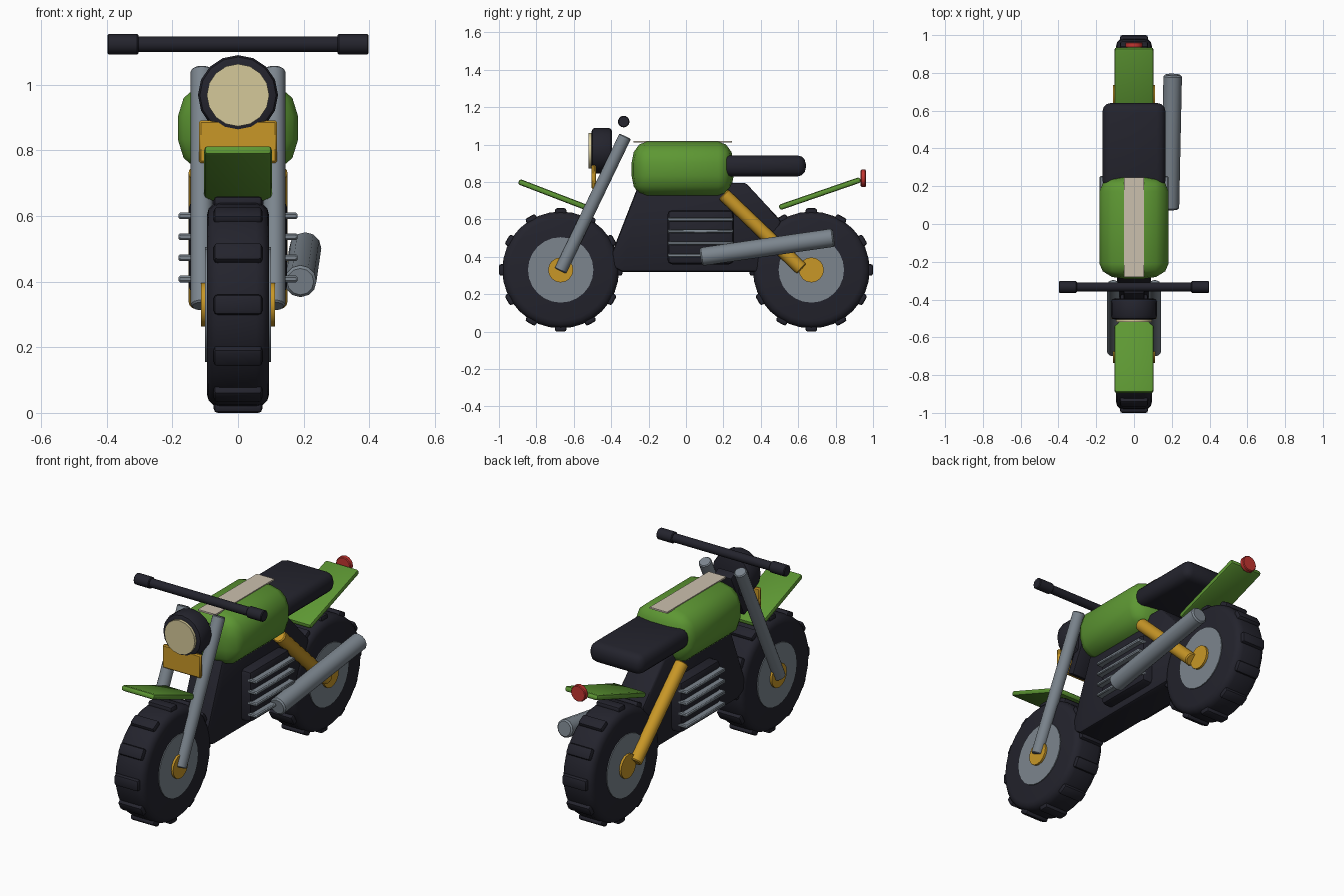
import bpy, bmesh, math
from mathutils import Matrix, Vector

if "Cube" in bpy.data.objects:
    bpy.data.objects.remove(bpy.data.objects["Cube"])


def mat(name, rgb):
    m = bpy.data.materials.new(name)
    m.diffuse_color = (*rgb, 1)
    m.use_nodes = True
    m.node_tree.nodes["Principled BSDF"].inputs["Base Color"].default_value = m.diffuse_color
    return m


DARK = mat("charcoal", (0.017, 0.017, 0.026))
GREEN = mat("green", (0.11, 0.31, 0.033))
GREY = mat("steel_grey", (0.20, 0.235, 0.27))
GOLD = mat("gold", (0.58, 0.31, 0.02))
LENS = mat("lens_cream", (0.66, 0.58, 0.32))
CREAM = mat("stripe_cream", (0.60, 0.53, 0.42))
RED = mat("red", (0.55, 0.035, 0.03))


def finish(name, bm, m, bevel=0.0, segs=2, matrix=None):
    """Bevel hard edges, place, smooth by angle and link."""
    bmesh.ops.recalc_face_normals(bm, faces=bm.faces)
    if bevel:
        hard = [e for e in bm.edges if e.calc_face_angle(0) > 0.6]
        bmesh.ops.bevel(bm, geom=hard, offset=bevel, segments=segs,
                        profile=0.5, affect='EDGES', clamp_overlap=True)
    if matrix:
        bm.transform(matrix)
    me = bpy.data.meshes.new(name)
    bm.to_mesh(me)
    bm.free()
    me.materials.append(m)
    ob = bpy.data.objects.new(name, me)
    bpy.context.collection.objects.link(ob)
    bpy.ops.object.select_all(action='DESELECT')
    ob.select_set(True)
    bpy.context.view_layer.objects.active = ob
    bpy.ops.object.shade_smooth_by_angle(angle=math.radians(40))
    return ob


def box(name, c, size, m, bevel=0.0, segs=2, tilt=0.0, squash=(1, 1, 1)):
    """Box of full size; squash makes the bevel unequal per axis."""
    bm = bmesh.new()
    pre = [s / q for s, q in zip(size, squash)]
    bmesh.ops.create_cube(bm, size=1, matrix=Matrix.Diagonal((*pre, 1)))
    M = (Matrix.Translation(c) @ Matrix.Rotation(math.radians(tilt), 4, 'X')
         @ Matrix.Diagonal((*squash, 1)))
    return finish(name, bm, m, bevel, segs, M)


def rod(name, a, b, r, m, sides=16, bevel=0.0, segs=2):
    a, b = Vector(a), Vector(b)
    d = b - a
    bm = bmesh.new()
    bmesh.ops.create_cone(bm, cap_ends=True, segments=sides, radius1=r,
                          radius2=r, depth=d.length)
    M = Matrix.Translation((a + b) / 2) @ d.to_track_quat('Z', 'Y').to_matrix().to_4x4()
    return finish(name, bm, m, bevel, segs, M)


# wheels with tread blocks
for tag, y in (("front", -0.67), ("rear", 0.67)):
    z = 0.33
    rod(tag + "_tyre", (-0.095, y, z), (0.095, y, z), 0.312, DARK, 32, 0.04, 3)
    rod(tag + "_rim", (-0.1, y, z), (0.1, y, z), 0.175, GREY, 24)
    rod(tag + "_hub", (-0.112, y, z), (0.112, y, z), 0.067, GOLD, 16)
    bm = bmesh.new()
    for i in range(12):
        M = (Matrix.Rotation(i * math.tau / 12, 4, 'X') @ Matrix.Translation((0, 0, 0.312))
             @ Matrix.Diagonal((0.148, 0.062, 0.036, 1)))
        bmesh.ops.create_cube(bm, size=1, matrix=M)
    finish(tag + "_tread", bm, DARK, 0.012, 2, Matrix.Translation((0, y, z)))

# frame body from a side profile
profile = [(-0.42, 0.36), (-0.34, 0.32), (0.40, 0.32), (0.51, 0.59),
           (0.32, 0.795), (-0.25, 0.795)]
bm = bmesh.new()
face = bm.faces.new([bm.verts.new((-0.09, y, z)) for y, z in profile])
ext = bmesh.ops.extrude_face_region(bm, geom=[face])
bmesh.ops.translate(bm, vec=(0.18, 0, 0),
                    verts=[v for v in ext["geom"] if isinstance(v, bmesh.types.BMVert)])
finish("frame_body", bm, DARK, 0.015, 2)

# engine with cooling fins
box("engine", (0, 0.078, 0.505), (0.30, 0.355, 0.29), DARK, 0.025)
for i, z in enumerate((0.408, 0.473, 0.537, 0.60)):
    box(f"engine_fin_{i + 1}", (0, 0.078, z), (0.364, 0.35, 0.02), GREY, 0.005, 1)

# tank, stripe, seat
box("tank", (0, -0.018, 0.868), (0.366, 0.545, 0.295), GREEN, 0.13, 3,
    squash=(1, 0.62, 0.86))
box("tank_stripe", (0, -0.017, 1.016), (0.108, 0.525, 0.009), CREAM)
box("seat", (0, 0.413, 0.886), (0.334, 0.455, 0.112), DARK, 0.045, 3)

# fenders and tail light
box("front_fender", (0, -0.705, 0.73), (0.206, 0.405, 0.03), GREEN, 0.012, 2, -21)
box("rear_fender", (0, 0.716, 0.738), (0.206, 0.46, 0.03), GREEN, 0.012, 2, 19)
rod("tail_light", (0, 0.934, 0.82), (0, 0.962, 0.82), 0.046, RED, 12, 0.004, 1)

# fork legs and rear struts, mirrored
for side, s in (("left", -1), ("right", 1)):
    rod(side + "_fork", (s * 0.11, -0.672, 0.325), (s * 0.11, -0.325, 1.045),
        0.034, GREY, 16, 0.005, 1)
    rod(side + "_rear_strut", (s * 0.115, 0.20, 0.735), (s * 0.115, 0.618, 0.335),
        0.036, GOLD, 16, 0.006, 1)
    rod(side + "_grip", (s * 0.303, -0.333, 1.123), (s * 0.398, -0.333, 1.123),
        0.031, DARK, 16, 0.004, 1)

# handlebar, steering stem
rod("handlebar", (-0.32, -0.333, 1.123), (0.32, -0.333, 1.123), 0.024, DARK)
box("steering_stem", (0, -0.405, 0.875), (0.11, 0.05, 0.28), DARK, 0.01, 2, -25.7)

# headlight and front plate
rod("headlight", (0, -0.505, 0.968), (0, -0.395, 0.968), 0.122, DARK, 16, 0.02, 2)
rod("headlight_lens", (0, -0.52, 0.968), (0, -0.495, 0.968), 0.095, LENS, 16)
box("front_plate", (0, -0.493, 0.826), (0.238, 0.022, 0.13), GOLD, 0.006, 1)

# exhaust on the right side
rod("exhaust", (0.19, 0.078, 0.40), (0.205, 0.79, 0.503), 0.049, GREY, 12, 0.008, 1)
